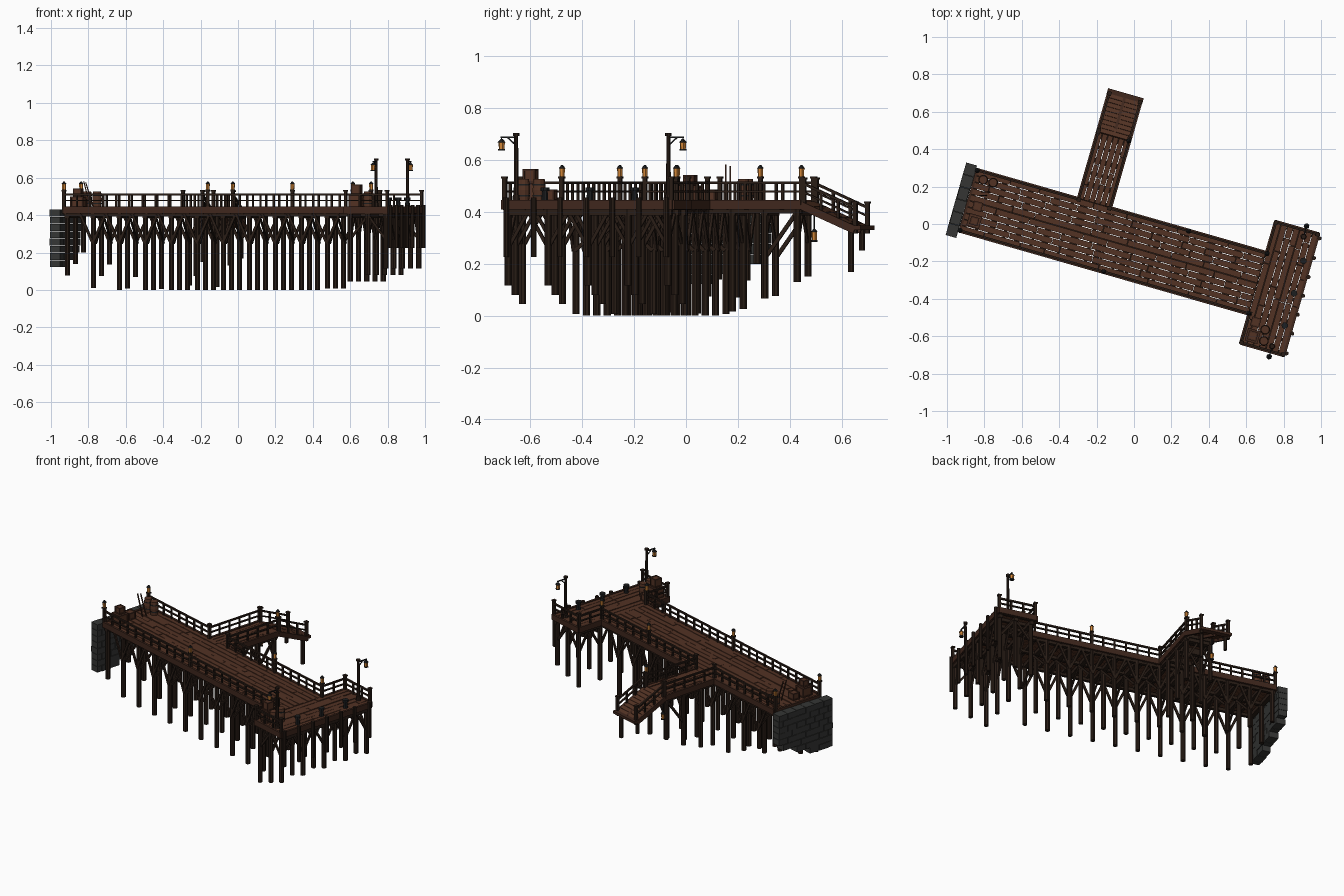
import bpy, bmesh, math, random
from mathutils import Matrix, Vector

if "Cube" in bpy.data.objects:
    bpy.data.objects.remove(bpy.data.objects["Cube"])

random.seed(4)
ROT = Matrix.Rotation(math.radians(-16), 4, 'Z')   # the pier sits askew in the frame
COL = {'deck': (.085, .032, .017, 1), 'dark': (.022, .012, .008, 1), 'wood': (.05, .02, .012, 1),
       'stone': (.035, .036, .034, 1), 'iron': (.012, .013, .014, 1), 'glow': (.65, .24, .04, 1)}
MATS = {}
for k, c in COL.items():
    MATS[k] = bpy.data.materials.new(k)
    MATS[k].diffuse_color = c
parts = {}


def part(name, mat):
    if name not in parts:
        parts[name] = (bmesh.new(), mat)
    return parts[name][0]


def box(name, mat, x0, x1, y0, y1, z0, z1):
    m = Matrix.Translation(((x0 + x1) / 2, (y0 + y1) / 2, (z0 + z1) / 2)) @ Matrix.Diagonal((x1 - x0, y1 - y0, z1 - z0, 1))
    bmesh.ops.create_cube(part(name, mat), size=1, matrix=m)


def beam(name, mat, p, q, w, h):
    p, q = Vector(p), Vector(q)
    d = q - p
    x = d.normalized()
    up = Vector((0, 0, 1)) if abs(x.z) < .99 else Vector((1, 0, 0))
    y = up.cross(x).normalized()
    r = Matrix((x, y, x.cross(y))).transposed().to_4x4()
    m = Matrix.Translation((p + q) / 2) @ r @ Matrix.Diagonal((d.length, w, h, 1))
    bmesh.ops.create_cube(part(name, mat), size=1, matrix=m)


def cyl(name, mat, x, y, z0, z1, r0, r1=None, n=8):
    bmesh.ops.create_cone(part(name, mat), cap_ends=True, segments=n, radius1=r0, radius2=r0 if r1 is None else r1,
                          depth=z1 - z0, matrix=Matrix.Translation((x, y, (z0 + z1) / 2)))


def lantern(x, y, z):
    cyl('lantern_frames', 'iron', x, y, z - .024, z - .017, .012, n=6)
    cyl('lantern_glass', 'glow', x, y, z - .017, z + .013, .010, .011, n=6)
    cyl('lantern_frames', 'iron', x, y, z + .013, z + .026, .014, .004, n=6)


# decks: x0, x1, y0, y1, plank direction
Z = .44
S0, S1, H1 = -.885, .722, .965
T0, T1 = -.295, .05
B0, B1, BT = -.325, -.143, .42
HT0, HT1 = -.457, .223


def deck(x0, x1, y0, y1, along_x, n):
    a0, a1, c0, c1 = (x0, x1, y0, y1) if along_x else (y0, y1, x0, x1)
    w = (c1 - c0) / n
    for i in range(n):
        c, a = c0 + i * w, a0
        while a < a1 - .01:
            b = min(a1, a + (random.uniform(.12, .32) if a > a0 else random.uniform(.08, .3)))
            if a1 - b < .06:
                b = a1
            r = (a, b - .002, c + .0017, c + w - .0017) if along_x else (c + .0017, c + w - .0017, a, b - .002)
            box('deck_planks', 'deck', *r, Z - .014, Z + random.uniform(-.002, .002))
            a = b
    k = max(2, round((a1 - a0) / .075))                 # joists under the planks
    for i in range(k + 1):
        a = a0 + .008 + (a1 - a0 - .016) * i / k
        r = (a - .008, a + .008, c0, c1) if along_x else (c0, c1, a - .008, a + .008)
        box('joists', 'dark', *r, Z - .034, Z - .014)


deck(S0, S1, T0, T1, True, 10)
deck(S1, H1, HT0, HT1, False, 7)
deck(B0, B1, T1, BT, False, 6)

# edge boards around every deck
OUT = [(S0, T0), (S1, T0), (S1, HT0), (H1, HT0), (H1, HT1), (S1, HT1), (S1, T1), (B1, T1), (B1, BT)]
OUT2 = [(B0, BT), (B0, T1), (S0, T1), (S0, T0)]
for path in (OUT, OUT2):
    for p, q in zip(path, path[1:]):
        beam('edge_boards', 'wood', (*p, .427), (*q, .427), .014, .036)

# ramp with cross planks, stringers and landing lip
RT, RZ = .635, .345
N = 9
for i in range(N):
    f0, f1 = i / N, (i + .93) / N
    beam('ramp_planks', 'deck', (-.234, BT + (RT - BT) * f0, Z + (RZ - Z) * f0 - .006),
         (-.234, BT + (RT - BT) * f1, Z + (RZ - Z) * f1 - .006), .182, .012)
for s in (B0, -.234, B1):
    beam('ramp_stringers', 'wood', (s, BT, .424), (s, RT, RZ - .015), .014, .03)
box('ramp_lip', 'wood', B0 - .008, B1 + .008, RT - .01, .66, .33, .346)


# railings: posts, two rails, taller capped end posts
def post(p, h=.095):
    x, y, z = p
    box('rail_posts', 'dark', x - .008, x + .008, y - .008, y + .008, z - .03, z + h)
    box('rail_posts', 'dark', x - .011, x + .011, y - .011, y + .011, z + h - .008, z + h)


def rail(p, q):
    p, q = Vector(p), Vector(q)
    n = max(2, round((q - p).length / .075))
    for i in range(1, n):
        c = p.lerp(q, i / n)
        box('rail_posts', 'dark', c.x - .005, c.x + .005, c.y - .005, c.y + .005, c.z - .02, c.z + .072)
    for h, t in ((.071, .010), (.038, .007)):
        o = Vector((0, 0, h))
        beam('rails', 'dark', p + o, q + o, .011, t)
    post(p)
    post(q)


e = .006
for p, q in [((S0, T0 + e), (-.085, T0 + e)), ((-.085, T0 + e), (S1, T0 + e)), ((S0, T1 - e), (B0 + e, T1 - e)),
             ((B1 - e, T1 - e), (.29, T1 - e)), ((.29, T1 - e), (S1 + e, T1 - e)),
             ((B0 + e, T1 - e), (B0 + e, BT)), ((B1 - e, T1 - e), (B1 - e, BT)),
             ((S1 + e, T1 - e), (S1 + e, HT1 - e)), ((S1 + e, T0 + e), (S1 + e, HT0 + e)),
             ((S1 + e, HT1 - e), (H1 - e, HT1 - e)), ((S1 + e, HT0 + e), (H1 - e, HT0 + e))]:
    rail((*p, Z), (*q, Z))
for s in (B0 + e, B1 - e):
    rail((s, BT + .01, Z - .004), (s, RT, RZ))

# small lanterns on rail posts, one hung below the ramp head
for s, t in [(S0, T0 + e), (S0, T1 - e), (-.085, T0 + e), (.29, T1 - e), (S1, T0 + e), (S1 + e, T1 - e), (B1 - e, BT)]:
    lantern(s, t, .553)
lantern(-.31, .425, .308)
beam('hanging_hook', 'iron', (-.31, .425, .33), (-.31, .425, .42), .004, .004)

# tall lamp posts with outward arms
for t, d in ((-.425, -1), (.185, 1)):
    s = .89
    cyl('lamp_posts', 'dark', s, t, Z, .70, .010, .008)
    cyl('lamp_posts', 'dark', s, t, Z, .465, .016, .013)
    cyl('lamp_posts', 'dark', s, t, .692, .703, .013)
    beam('lamp_arms', 'iron', (s, t, .686), (s, t + d * .062, .686), .006, .006)
    beam('lamp_arms', 'iron', (s, t, .655), (s, t + d * .035, .686), .005, .005)
    beam('lamp_arms', 'iron', (s, t + d * .058, .688), (s, t + d * .058, .672), .003, .003)
    cyl('lantern_frames', 'iron', s, t + d * .058, .636, .642, .014, n=6)
    cyl('lantern_glass', 'glow', s, t + d * .058, .641, .668, .011, .013, n=6)
    cyl('lantern_frames', 'iron', s, t + d * .058, .667, .68, .016, .004, n=6)


def pile(x, y, z):
    cyl('piles', 'dark', x, y, max(0, z), .41, .0145)


# main pier bents: three piles, cap beam, cross braces, knee braces
rows = [-.87 + i * .1446 for i in range(11)]
for i, s in enumerate(rows):
    for t in (-.275, -.12, .035):
        shore = .07 - .45 * (s + .58) + .4 * (t - .035)
        pile(s, t, max(shore if s < -.3 else 0, (s - .55) * .25))
    box('cap_beams', 'dark', s - .013, s + .013, T0 + .006, T1 - .006, .385, .41)
    if s > -.8:
        for a, b in ((-.275, -.12), (.035, -.12)):
            beam('cross_braces', 'dark', (s + .014, a, .25), (s + .014, b, .39), .008, .014)
        for t in (-.286, .046):
            for d in (-1, 1):
                beam('knee_braces', 'dark', (s, t, .25), (s + d * .068, t, .40), .01, .014)
for t in (-.275, -.12, .035):
    box('stringers', 'dark', S0, H1 - .01, t - .01, t + .01, .392, .412)

# head piles on a grid, with caps and braces
ht = (-.44, -.28, -.12, .04, .2)
for s, z in ((.75, .045), (.85, .08), (.948, .115)):
    for t in ht:
        pile(s, t, z)
    box('cap_beams', 'dark', s - .013, s + .013, HT0 + .006, HT1 - .006, .385, .41)
    for a, b in zip(ht, ht[1:]):
        m = (a + b) / 2
        beam('cross_braces', 'dark', (s, a, .26), (s, m, .40), .01, .013)
        beam('cross_braces', 'dark', (s, b, .26), (s, m, .40), .01, .013)
for t in (-.44, .2):
    beam('cross_braces', 'dark', (.75, t, .27), (.85, t, .40), .01, .013)
    beam('cross_braces', 'dark', (.948, t, .27), (.85, t, .40), .01, .013)

# fender posts on the outer edge and bollards on deck
for t in (-.44, -.33, -.225, -.12, -.015, .09, .2):
    cyl('fender_posts', 'dark', .975, t, .225, .455, .011)
for t in (-.3, -.12, .06):
    cyl('bollards', 'iron', .925, t, Z, .482, .014, .011)
    cyl('bollards', 'iron', .925, t, .48, .493, .018)

# branch piles and braces
for t, zl, zr in ((.14, .025, .015), (.27, .075, .065), (.4, .15, .13)):
    pile(-.31, t, zl)
    pile(-.158, t, zr)
    box('cap_beams', 'dark', B0 + .005, B1 - .005, t - .013, t + .013, .385, .41)
    for a, b in ((-.31, -.234), (-.158, -.234)):
        beam('cross_braces', 'dark', (a, t, .27), (b, t, .40), .01, .013)
for s, z in ((-.31, .25), (-.158, .168)):
    cyl('ramp_piles', 'dark', s, .615, z, .335, .012)
    beam('long_braces', 'dark', (s, .27, .22), (s, .4, .40), .01, .015)
    box('stringers', 'dark', s - .009, s + .009, T1, BT, .392, .412)

# stone abutment, stepped at the bottom like the shore
for c in range(8):
    z1 = .43 - c * .0388
    t = -.335
    first = True
    while t < .07 - .005:
        b = min(.07, t + (.034 if first and c % 2 else .068))
        first = False
        if z1 - .0388 > .10 + .3 * max(0, (t + .335)) - .012:
            j = random.uniform(0, .004)
            box('stone_abutment', 'stone', -.953 + j, -.892 - j, t + .001, b - .001, z1 - .0370, z1)
        t = b


# cargo: crates and barrels
def crate(x, y, z, w, h):
    box('crates', 'deck', x - w / 2 + .003, x + w / 2 - .003, y - w / 2 + .003, y + w / 2 - .003, z, z + h - .002)
    for a in (-1, 1):
        for b in (-1, 1):
            cx, cy = x + a * (w / 2 - .004), y + b * (w / 2 - .004)
            box('crate_frames', 'wood', cx - .004, cx + .004, cy - .004, cy + .004, z, z + h)
        for zz in (z, z + h - .008):
            box('crate_frames', 'wood', x - w / 2, x + w / 2, y + a * (w / 2 - .004) - .004, y + a * (w / 2 - .004) + .004, zz, zz + .008)
            box('crate_frames', 'wood', x + a * (w / 2 - .004) - .004, x + a * (w / 2 - .004) + .004, y - w / 2, y + w / 2, zz, zz + .008)


def barrel(x, y, h=.085, r=.022):
    cyl('barrels', 'deck', x, y, Z, Z + h / 2, r, r * 1.2, 12)
    cyl('barrels', 'deck', x, y, Z + h / 2, Z + h, r * 1.2, r, 12)
    for f in (.22, .72):
        cyl('barrel_hoops', 'iron', x, y, Z + h * f, Z + h * f + .006, r * 1.17, n=12)


crate(.775, -.40, Z, .07, .07)
crate(.775, -.40, Z + .07, .05, .055)
crate(.77, -.325, Z, .05, .045)
barrel(.84, -.41)
barrel(.83, -.35)
crate(-.825, -.22, Z, .07, .06)
crate(-.825, -.22, Z + .06, .045, .042)
crate(-.83, -.14, Z, .05, .045)
barrel(-.84, .005)
barrel(-.785, .005)
beam('leaning_poles', 'wood', (-.80, -.07, Z), (-.835, -.08, .58), .006, .006)
beam('leaning_poles', 'wood', (-.79, -.05, Z), (-.83, -.06, .575), .006, .006)

# turn collected geometry into named objects
for name, (bm, mat) in parts.items():
    bm.transform(ROT)
    me = bpy.data.meshes.new(name)
    bm.to_mesh(me)
    bm.free()
    me.materials.append(MATS[mat])
    bpy.context.collection.objects.link(bpy.data.objects.new(name, me))

for m in bpy.data.materials:
    if m.users and not m.is_grease_pencil:
        m.use_nodes = True
        m.node_tree.nodes["Principled BSDF"].inputs["Base Color"].default_value = m.diffuse_color
